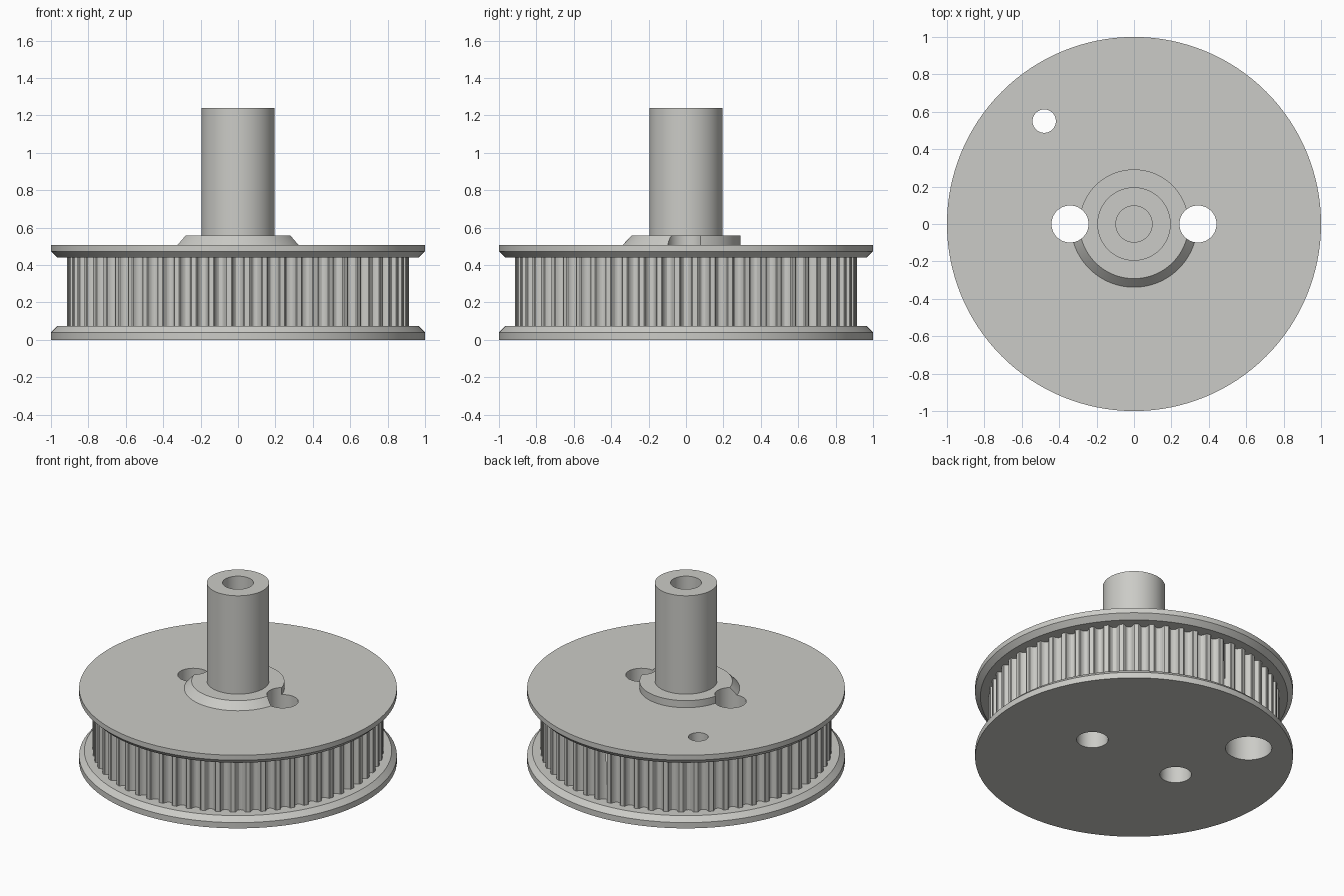
import bpy, bmesh, math

if "Cube" in bpy.data.objects:
    bpy.data.objects.remove(bpy.data.objects["Cube"])

TEETH = 60
U = 1 / 20.6          # millimetres to model units

grey = bpy.data.materials.new("light_grey")
grey.diffuse_color = (0.6, 0.6, 0.57, 1)
grey.use_nodes = True
grey.node_tree.nodes["Principled BSDF"].inputs["Base Color"].default_value = grey.diffuse_color


def make_object(name, bm):
    bmesh.ops.recalc_face_normals(bm, faces=bm.faces)
    me = bpy.data.meshes.new(name)
    bm.to_mesh(me)
    bm.free()
    me.materials.append(grey)
    ob = bpy.data.objects.new(name, me)
    bpy.context.collection.objects.link(ob)
    return ob


def rings_to_solid(name, rings):
    """Skin a stack of closed rings and cap both ends."""
    bm = bmesh.new()
    loops = [[bm.verts.new(p) for p in ring] for ring in rings]
    n = len(loops[0])
    for a, b in zip(loops, loops[1:]):
        for i in range(n):
            j = (i + 1) % n
            bm.faces.new((a[i], a[j], b[j], b[i]))
    bm.faces.new(loops[0])
    bm.faces.new(loops[-1])
    return make_object(name, bm)


def circle(r, z, x=0, y=0, n=128):
    return [(x + r * math.cos(2 * math.pi * i / n),
             y + r * math.sin(2 * math.pi * i / n), z) for i in range(n)]


def lathe(name, profile, x=0, y=0, n=128):
    return rings_to_solid(name, [circle(r, z, x, y, n) for r, z in profile])


def combine(target, tool, operation):
    mod = target.modifiers.new(operation.lower(), "BOOLEAN")
    mod.operation = operation
    mod.solver = "EXACT"
    mod.object = tool
    bpy.context.view_layer.objects.active = target
    bpy.ops.object.modifier_apply(modifier=mod.name)
    bpy.data.objects.remove(tool)


# Flanges with chamfered inner rims, a hidden neck, and the shaft
body = lathe("pulley_body", [
    (1.0, 0.0), (1.0, 0.04), (0.967, 0.073), (0.8, 0.073),
    (0.8, 0.44), (0.967, 0.44), (1.0, 0.473), (1.0, 0.508),
    (0.196, 0.508), (0.196, 1.24)])

# Toothed drum: one rounded groove per tooth, (half width, depth) in mm
half = [(0.72, 0.0), (0.61, 0.08), (0.54, 0.3), (0.42, 0.55), (0.22, 0.71)]
groove = [(-w, d) for w, d in half] + [(0, 0.75)] + [(w, d) for w, d in reversed(half)]
outline = []
for t in range(TEETH):
    a = 2 * math.pi * t / TEETH
    for w, d in groove:
        r = 0.915 - d * U
        b = a + w * U / 0.915
        outline.append((r * math.cos(b), r * math.sin(b)))
drum = rings_to_solid("toothed_drum", [[(x, y, z) for x, y in outline] for z in (0.055, 0.455)])
combine(body, drum, "UNION")

# Boss under the shaft: sloped on the front half, straight on the back half
base = [(x * (0.338 / 0.292), y * (0.338 / 0.292), z) if y < -0.001 else (x, y, z)
        for x, y, z in circle(0.292, 0.508)]
sunk = [(x, y, 0.49) for x, y, z in base]
boss = rings_to_solid("boss", [sunk, base, circle(0.292, 0.557)])
combine(body, boss, "UNION")

# Two through holes beside the shaft
for side in (-1, 1):
    combine(body, lathe("side_hole", [(0.099, -0.1), (0.099, 0.8)], side * 0.342, 0, 64), "DIFFERENCE")

# Stepped hole: wide from below, narrow at the top
combine(body, lathe("stepped_hole", [(0.146, -0.1), (0.146, 0.34), (0.0625, 0.34), (0.0625, 0.7)],
                    -0.48, 0.55, 64), "DIFFERENCE")

# Blind bore in the shaft
combine(body, lathe("shaft_bore", [(0.097, 0.6), (0.097, 1.4)], n=64), "DIFFERENCE")

# Smooth round walls, crisp edges
bpy.ops.object.select_all(action="DESELECT")
body.select_set(True)
bpy.context.view_layer.objects.active = body
bpy.ops.object.shade_smooth_by_angle(angle=math.radians(25))
